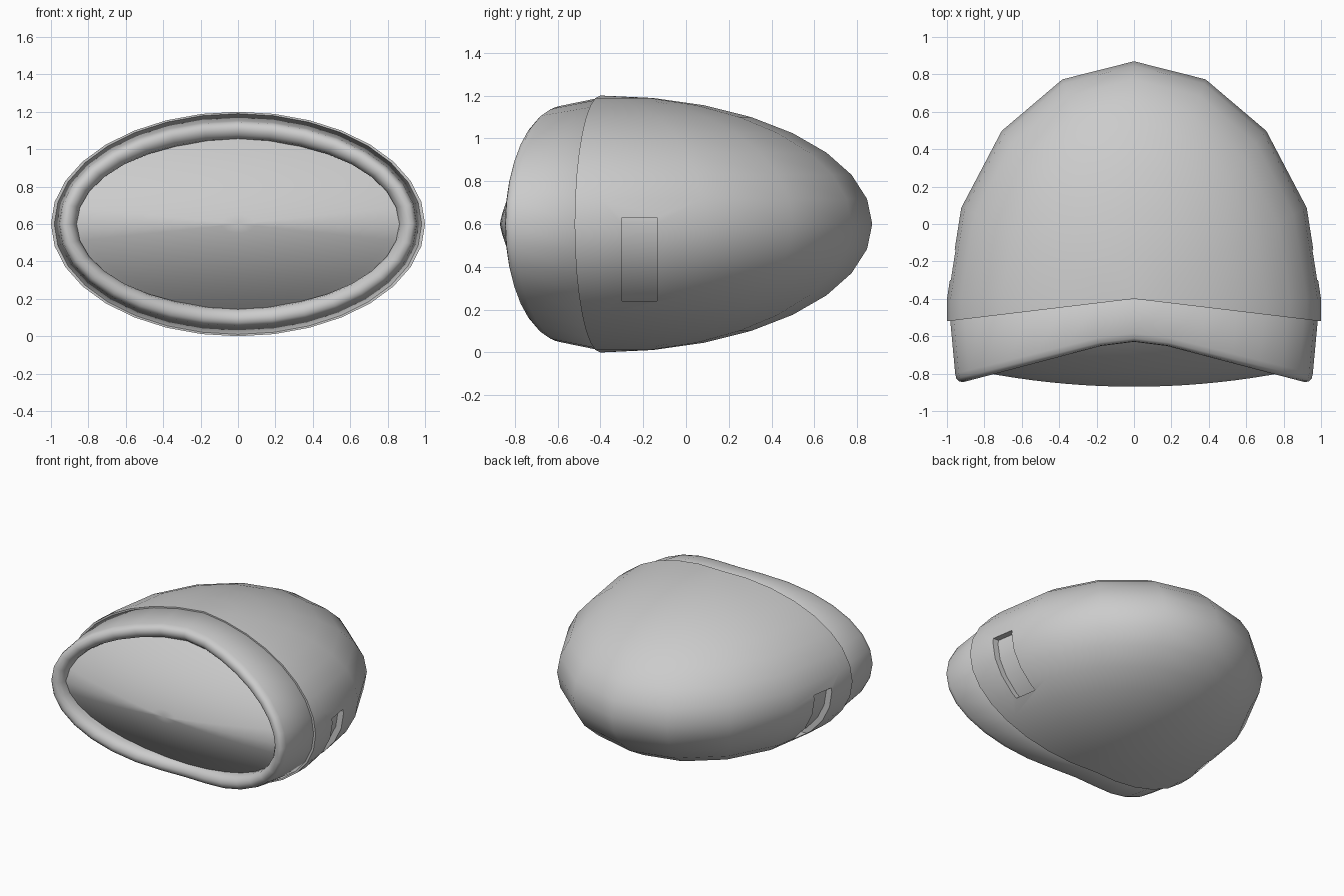
import bpy, bmesh, math
from mathutils import Matrix, Vector

if "Cube" in bpy.data.objects:
    bpy.data.objects.remove(bpy.data.objects["Cube"])

CENTRE = Vector((0, -0.4, 0.6))
RADII = (1.0, 1.27, 0.6)
SEG = 32


def finish(bm, name):
    bmesh.ops.recalc_face_normals(bm, faces=bm.faces)
    me = bpy.data.meshes.new(name)
    bm.to_mesh(me)
    bm.free()
    ob = bpy.data.objects.new(name, me)
    bpy.context.collection.objects.link(ob)
    return ob


def smooth(ob, angle=35):
    bpy.ops.object.select_all(action='DESELECT')
    ob.select_set(True)
    bpy.context.view_layer.objects.active = ob
    bpy.ops.object.shade_smooth_by_angle(angle=math.radians(angle))


def subtract(ob, cutter):
    mod = ob.modifiers.new("cut", 'BOOLEAN')
    mod.operation = 'DIFFERENCE'
    mod.solver = 'EXACT'
    mod.object = cutter
    bpy.context.view_layer.objects.active = ob
    bpy.ops.object.modifier_apply(modifier=mod.name)
    bpy.data.objects.remove(cutter)


def ellipsoid(scale):
    bm = bmesh.new()
    bmesh.ops.create_uvsphere(bm, u_segments=16, v_segments=16, radius=1)
    bmesh.ops.scale(bm, vec=[r * scale for r in RADII], verts=bm.verts)
    return bm


def extrude_border(bm):
    edges = [e for e in bm.edges if e.is_boundary]
    res = bmesh.ops.extrude_edge_only(bm, edges=edges)
    return [g for g in res["geom"] if isinstance(g, bmesh.types.BMVert)]


# Shell: half ellipsoid, its open edge swept forward at the sides, closed by a hidden cone
bm = ellipsoid(1)
bmesh.ops.delete(bm, geom=[v for v in bm.verts if v.co.y < -0.01], context='VERTS')
for v in extrude_border(bm):
    v.co.y = -0.12 * abs(v.co.x)
for v in extrude_border(bm):
    v.co = Vector((0, 0, 0))
bmesh.ops.remove_doubles(bm, verts=bm.verts, dist=0.0005)
bmesh.ops.translate(bm, vec=CENTRE, verts=bm.verts)
shell = finish(bm, "shell")

# Side recesses: a box through both sides, less a slightly smaller ellipsoid
bm = bmesh.new()
bmesh.ops.create_cube(bm, size=1, matrix=Matrix.Translation((0, -0.2175, 0.435))
                      @ Matrix.Diagonal((2.4, 0.165, 0.39, 1)))
cutter = finish(bm, "recess_cutter")
cutter.hide_render = True
bm = ellipsoid(0.955)
bmesh.ops.translate(bm, vec=CENTRE, verts=bm.verts)
subtract(cutter, finish(bm, "recess_floor"))
subtract(shell, cutter)
smooth(shell)

# Front rim: elliptical rings (x radius, z radius, offset) following the swept edge
bm = bmesh.new()
rows = [(0.97, 0.57, None), (0.983, 0.592, None), (0.956, 0.552, 0.045),
        (0.95, 0.545, 0.018), (0.935, 0.527, 0.003), (0.912, 0.502, 0.0),
        (0.888, 0.476, 0.012), (0.87, 0.457, 0.035), (0.862, 0.45, 0.07), (0.862, 0.45, 0.2)]
rings = []
for i, (rx, rz, off) in enumerate(rows):
    ring = []
    for k in range(SEG):
        a = math.tau * k / SEG
        c, s = abs(math.cos(a)), math.sin(a)
        if off is None:
            y = -0.4 - 0.12 * c + (0.03 if i == 0 else 0.01)
        else:
            y = -0.63 - 0.215 * max(0, c - 0.1) / 0.9 + off
        ring.append(bm.verts.new((rx * math.cos(a), y, 0.6 + rz * s)))
    rings.append(ring)
for a, b in zip(rings, rings[1:]):
    for k in range(SEG):
        n = (k + 1) % SEG
        bm.faces.new((a[k], a[n], b[n], b[k]))
smooth(finish(bm, "front_rim"), 60)

# Visor: bulged elliptical plate inside the rim, ridged along its middle
bm = bmesh.new()
tip = bm.verts.new((0, -0.87, 0.6))
prev = None
for j in range(1, 11):
    ring = []
    for k in range(SEG):
        a = math.tau * k / SEG
        x, d = 0.9 * j / 10 * math.cos(a), 0.48 * j / 10 * math.sin(a)
        y = -0.87 + 0.118 * x * x + 0.2 * abs(d) + 0.9 * d * d
        ring.append(bm.verts.new((x, y, 0.6 + d)))
    for k in range(SEG):
        n = (k + 1) % SEG
        bm.faces.new((prev[k], prev[n], ring[n], ring[k]) if prev else (tip, ring[n], ring[k]))
    prev = ring
smooth(finish(bm, "visor"), 60)
